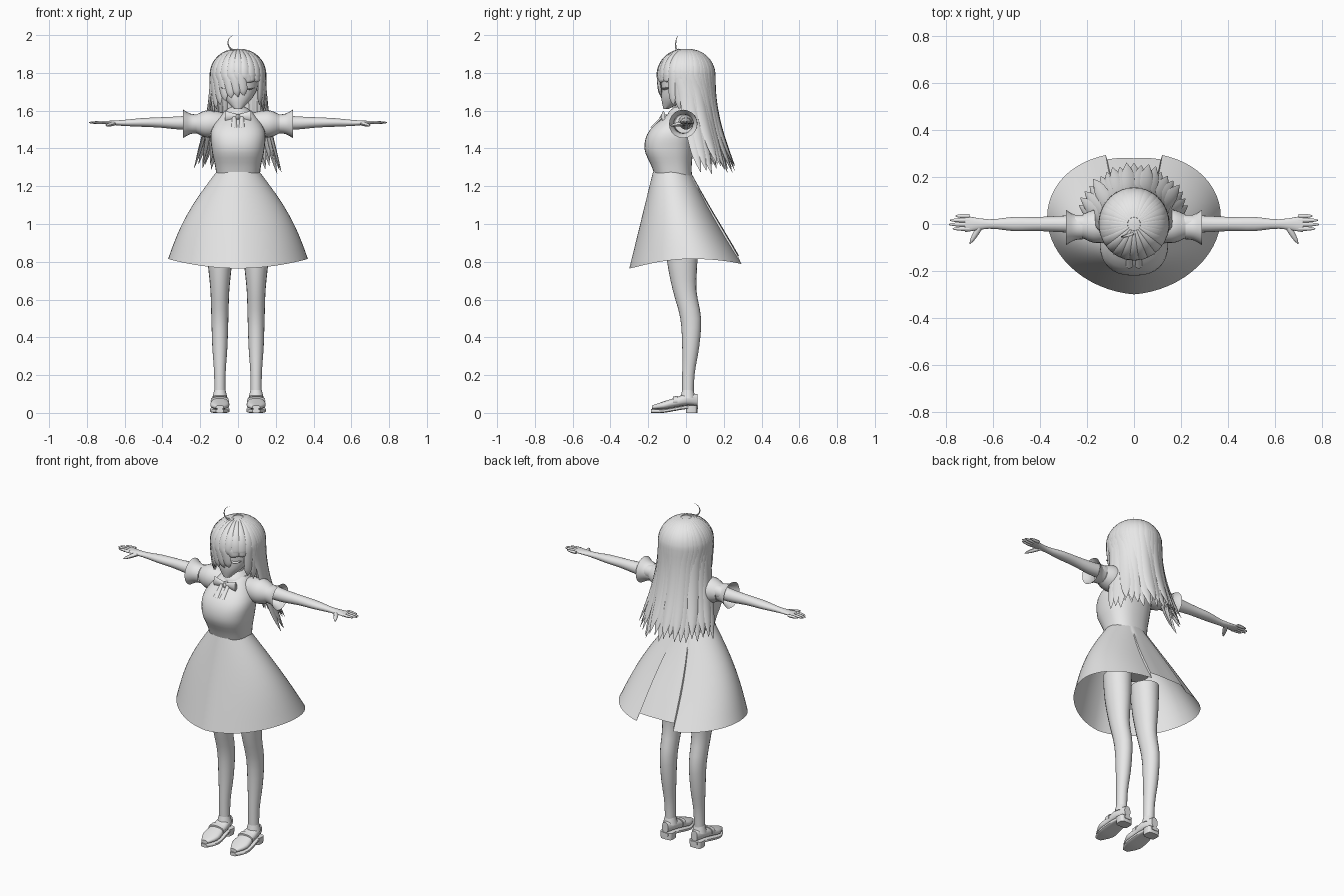
import bpy, bmesh, math, random
from mathutils import Vector

random.seed(4)
if "Cube" in bpy.data.objects:
    bpy.data.objects.remove(bpy.data.objects["Cube"])

grey = bpy.data.materials.new("light_grey")
grey.use_nodes = True
grey.diffuse_color = (0.8, 0.8, 0.8, 1)
grey.node_tree.nodes["Principled BSDF"].inputs["Base Color"].default_value = grey.diffuse_color

AXES = {"x": Vector((1, 0, 0)), "y": Vector((0, 1, 0)), "z": Vector((0, 0, 1))}
made = []


def lerp(a, b, t):
    return a + (b - a) * t


def finish(name, bm, mirror=False):
    bmesh.ops.recalc_face_normals(bm, faces=bm.faces)
    mesh = bpy.data.meshes.new(name)
    bm.to_mesh(mesh)
    bm.free()
    mesh.materials.append(grey)
    ob = bpy.data.objects.new(name, mesh)
    bpy.context.collection.objects.link(ob)
    if mirror:
        ob.modifiers.new("Mirror", 'MIRROR').use_mirror_merge = False
    made.append(ob)


def smooth_rows(rows, steps):
    """Catmull-Rom interpolation between rows of numbers."""
    padded = [rows[0], *rows, rows[-1]]
    result = []
    for i in range(len(rows) - 1):
        for s in range(steps):
            t = s / steps
            result.append([b + (c - a) * t / 2 + (a - 2.5 * b + 2 * c - d / 2) * t ** 2
                           + (3 * b - a - 3 * c + d) * t ** 3 / 2
                           for a, b, c, d in zip(*padded[i:i + 4])])
    return result + [rows[-1]]


def sweep(bm, rows, facing, axis=None, sides=8, steps=3, power=2, cap=True):
    """Skin superellipse rings; a row holds x, y, z, half width, half height."""
    rows = smooth_rows(rows, steps)
    points = [Vector(row[:3]) for row in rows]
    rings = []
    for i, (point, row) in enumerate(zip(points, rows)):
        along = axis or (points[min(i + 1, len(points) - 1)] - points[max(i - 1, 0)]).normalized()
        side = along.cross(facing(point) if callable(facing) else facing).normalized()
        up = side.cross(along)
        ring = []
        for k in range(sides):
            c, s = math.cos(math.tau * k / sides), math.sin(math.tau * k / sides)
            c = math.copysign(abs(c) ** (2 / power), c)
            s = math.copysign(abs(s) ** (2 / power), s)
            ring.append(bm.verts.new(point + side * c * row[3] + up * s * row[4]))
        rings.append(ring)
    for low, high in zip(rings, rings[1:]):
        for k in range(sides):
            n = (k + 1) % sides
            bm.faces.new((low[k], low[n], high[n], high[k]))
    if cap:
        bm.faces.new(rings[0])
        bm.faces.new(rings[-1])


def loft(name, axis, start, end, widths, lows, highs, offset=0, mirror=False, sides=20, **options):
    """Evenly spaced sections along an axis, each with a half width and two limits."""
    rows = []
    for i, (width, low, high) in enumerate(zip(widths, lows, highs)):
        place = lerp(start, end, i / (len(widths) - 1))
        mid = (low + high) / 2
        centre = {"x": (place, offset, mid), "y": (offset, place, mid), "z": (offset, mid, place)}[axis]
        rows.append((*centre, width, (high - low) / 2))
    bm = bmesh.new()
    sweep(bm, rows, AXES["y" if axis == "z" else "z"], AXES[axis], sides=sides, **options)
    finish(name, bm, mirror)


def round_loft(name, start, end, radii, height, offset, **options):
    """Round sections along x, mirrored to both arms."""
    loft(name, "x", start, end, radii, [height - r for r in radii], [height + r for r in radii],
         offset, mirror=True, **options)


# Torso with bust, neck and head
loft("torso", "z", 1, 1.6, (.1, .13, .11, .12, .14, .14, .07),
     (-.1, -.14, -.15, -.18, -.22, -.19, -.07), (.06, .08, .04, .03, .04, .05, .05),
     sides=32, steps=4, power=2.4)
loft("neck", "z", 1.55, 1.7, (.05, .035, .035), (-.06, -.05, -.05), (.04, .03, .03))
loft("head", "z", 1.61, 1.91, (.02, .07, .1, .11, .12, .1, .04),
     (-.12, -.13, -.13, -.13, -.13, -.11, -.06), (-.09, 0, .07, .1, .11, .09, .04), sides=28)
loft("nose", "z", 1.67, 1.71, (.004, .008, .003), (-.13, -.14, -.13), (-.12, -.12, -.12), sides=8)
loft("closed_eyelid", "x", .03, .09, (.02, .02, .02), (1.72, 1.71, 1.72), (1.724, 1.717, 1.724),
     offset=-.11, mirror=True, sides=8)

# Collar and ribbon bow
loft("collar", "z", 1.57, 1.62, (.08, .07, .04), (-.1, -.09, -.06), (.06, .06, .04))
loft("bow_wing", "x", 0, .07, (.01, .01, .01), (1.56, 1.55, 1.54), (1.58, 1.59, 1.6),
     offset=-.12, mirror=True, sides=8)
loft("bow_knot", "z", 1.55, 1.58, (.01, .015, .01), (-.13, -.14, -.13), (-.1, -.1, -.1), sides=8)
loft("bow_tail", "z", 1.51, 1.57, (.015, .01), (-.19, -.13), (-.17, -.11), offset=.02, mirror=True, sides=8)

# Arms, puffed sleeves and flared cuffs
loft("arm", "x", .1, .72, (.04, .04, .035, .03, .03, .02, .035),
     (1.49, 1.5, 1.5, 1.51, 1.515, 1.52, 1.53), (1.58, 1.58, 1.57, 1.565, 1.56, 1.55, 1.545), mirror=True)
round_loft("sleeve", .08, .22, (.06, .07, .07, .05), 1.53, -.01)
round_loft("cuff", .22, .29, (.05, .055, .075), 1.53, -.015, cap=False)

# Fingers and thumb
bm = bmesh.new()
for i in range(4):
    y, tip = .018 * i - .02, .79 - .01 * (i - 1.3) ** 2
    rows = [(lerp(.7, tip, t), y, 1.537, .008 * (1 - t ** 6) + .001, .007 * (1 - t ** 6) + .001)
            for t in (0, .5, .9, 1)]
    sweep(bm, rows, AXES["z"])
rows = [(lerp(.65, .7, t), -.085 * t, lerp(1.535, 1.52, t), .012 * (1 - t ** 4) + .001, .011 * (1 - t ** 4) + .001)
        for t in (0, .4, .8, 1)]
sweep(bm, rows, AXES["z"])
finish("fingers", bm, True)

# Skirt: open flared sheet with a raised back panel
bm = bmesh.new()
columns = []
for degrees in sorted([*range(0, 360, 6), 71, 109]):
    c, s = math.cos(math.radians(degrees)), math.sin(math.radians(degrees))
    panel = 72 <= degrees <= 108
    hem = .83 if panel else .815 - (.05 if s < 0 else .03) * s * s
    column = []
    for j in range(9):
        t = j / 8
        bulge = math.sin(math.pi * t)
        front, back = lerp(-.175, -.3, t), lerp(.025, .3, t) - .01 * bulge
        half_width = lerp(.115, .37, t) + .03 * bulge
        depth = (back - front) / 2 - (.02 * t ** 3 if panel else 0)
        middle = (front + back) / 2 + .03 * t * abs(c)
        column.append(bm.verts.new((half_width * c, middle + depth * s, lerp(1.275, hem, t))))
    columns.append(column)
for a, b in zip(columns, columns[1:] + columns[:1]):
    for j in range(8):
        bm.faces.new((a[j], b[j], b[j + 1], a[j + 1]))
finish("skirt", bm)

# Legs, ankle socks and strapped shoes
foot = dict(offset=.096, mirror=True)
loft("leg", "z", .05, .95, (.03, .03, .04, .045, .05, .065, .075),
     (-.02, -.02, -.02, -.03, -.07, -.1, -.11), (.04, .045, .07, .08, .055, .06, .06), **foot)
loft("sock_cuff", "z", .08, .12, (.04, .03), (-.03, -.02), (.05, .04), **foot)
loft("shoe", "y", -.18, .06, (.02, .05, .045, .04, .02),
     (.02, .02, .03, .04, .04), (.04, .06, .08, .1, .1), power=2.5, **foot)
loft("sole", "y", -.185, .063, (.02, .05, .05, .04, .02),
     (0, 0, .01, .02, .02), (.02, .02, .03, .04, .04), power=4, **foot)
loft("heel", "z", 0, .04, (.037, .04), (0, 0), (.06, .06), power=4, **foot)
loft("shoe_strap", "y", -.07, -.045, (.049, .048), (.04, .04), (.085, .09), power=2.5, **foot)

# Hair cap, open at the face
bm = bmesh.new()
bmesh.ops.create_uvsphere(bm, u_segments=32, v_segments=20, radius=1)
for v in bm.verts:
    v.co = (v.co.x * .13, v.co.y * .14, v.co.z * .135 + 1.79)
bmesh.ops.delete(bm, geom=[v for v in bm.verts if v.co.z < 1.84 and v.co.y < -.045], context='VERTS')
finish("hair_cap", bm)


def outward(p):
    return p - Vector((0, 0, min(p.z, 1.78)))


def strand(bm, top, bottom, tip, width, flare):
    """A lock that follows the scalp from the crown, then hangs to a pointed tip."""
    stations = []
    for k in range(1, 8):
        angle = math.pi * k / 16
        stations.append((.14 * math.sin(angle), 1.79 + .137 * math.cos(angle), math.sin(angle), 0))
    for k in range(7):
        h = k / 6
        stations.append((.14 + flare * h * h, lerp(1.79, tip, h), (1 - h / 5) * (1 - h ** 8) + .03, h))
    rows = []
    for radius, z, scale, h in stations:
        turn = math.radians(lerp(top, bottom, math.sqrt(h)))
        rows.append((radius * math.cos(turn), radius * math.sin(turn) * 1.04, z,
                     width * scale, .01 * scale))
    sweep(bm, rows, outward, steps=2)


# Long back hair: locks fanned over the back with staggered points, and shorter fill
bm = bmesh.new()
for i in range(21):
    turn = lerp(-72, 72, i / 20)
    strand(bm, 90 + turn * 1.5, 90 + turn, random.uniform(1.26, 1.32), .034, random.uniform(.1, .115))
for i in range(14):
    turn = lerp(-64, 64, i / 13)
    strand(bm, 90 + turn * 1.4, 90 + turn, random.uniform(1.3, 1.36), .03, .07)
finish("back_hair", bm)

# Swept fringe, short above the uncovered eye and long beside the cheeks
bm = bmesh.new()
for i in range(13):
    turn = lerp(180, 360, i / 12)
    short = 270 < turn < 325
    tip = 1.75 if short else 1.58 - .1 * math.sin(math.radians(turn))
    strand(bm, turn, turn + (14 if turn < 300 else 0), tip, .027, 0 if short else -.01)
finish("fringe", bm)

# Curled loose strand on the crown
bm = bmesh.new()
rows = []
for k in range(9):
    curl = math.radians(lerp(290, 105, k / 8))
    size = .006 * (1.05 - k / 8)
    rows.append((.038 * math.cos(curl) - .015, -.04 - .015 * math.sin(math.pi * k / 8),
                 1.96 + .04 * math.sin(curl), size, size))
sweep(bm, rows, AXES["y"])
finish("loose_strand", bm)

# Smooth shading with kept creases
bpy.ops.object.select_all(action='DESELECT')
for ob in made:
    ob.select_set(True)
bpy.context.view_layer.objects.active = made[0]
bpy.ops.object.shade_smooth_by_angle(angle=math.radians(45))
